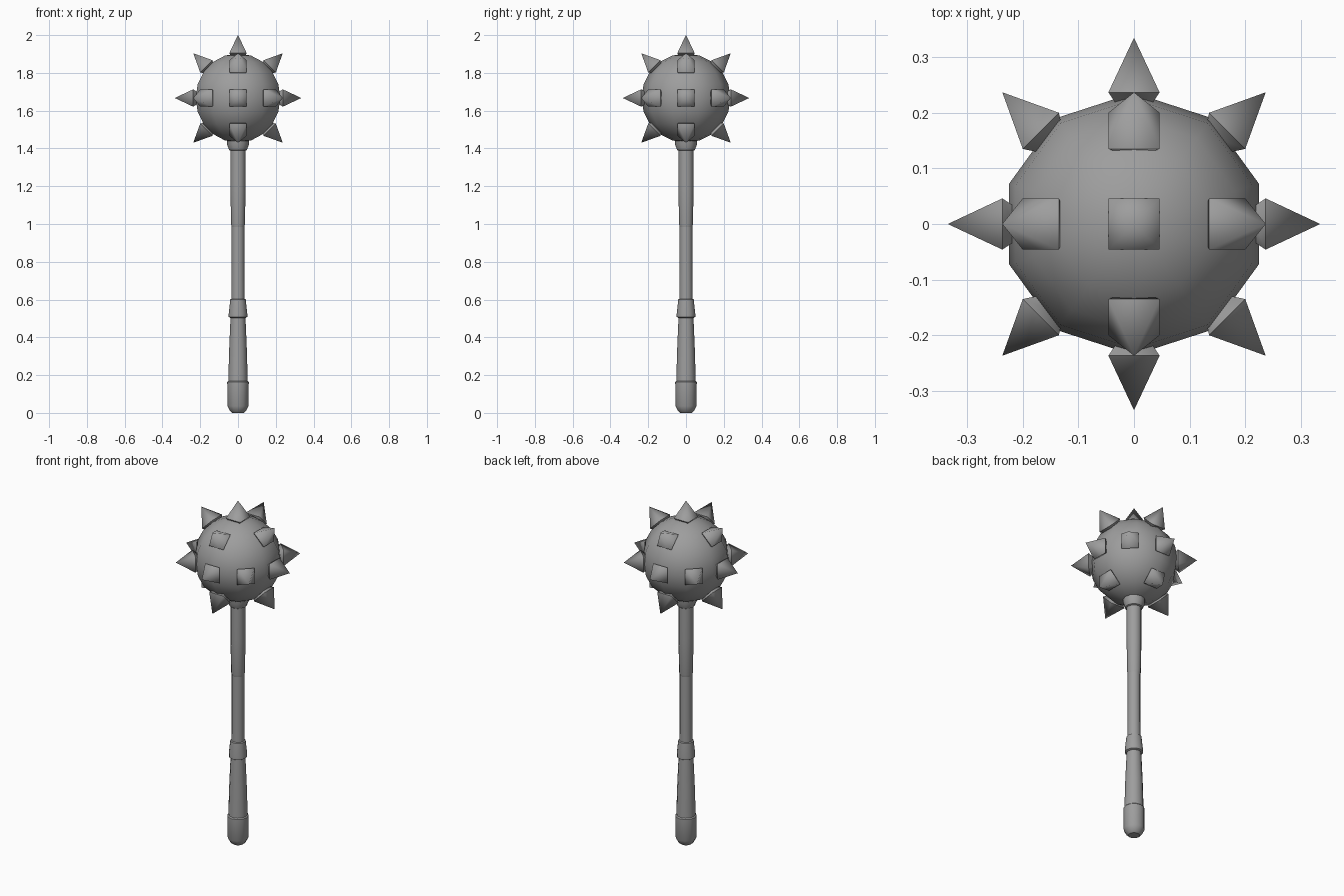
import bpy, bmesh, math
from mathutils import Matrix

cube = bpy.data.objects.get("Cube")
if cube:
    bpy.data.objects.remove(cube, do_unlink=True)

# Single worn-steel colour
steel = bpy.data.materials.new("grey_steel")
steel.use_nodes = True
GREY = (0.34, 0.34, 0.34, 1)
steel.diffuse_color = GREY
steel.node_tree.nodes["Principled BSDF"].inputs["Base Color"].default_value = GREY

CENTRE_Z = 1.667


def finish(bm, name, sharp_angle):
    """Turn a bmesh into a smooth-shaded object with sharp creases."""
    bmesh.ops.recalc_face_normals(bm, faces=bm.faces)
    for f in bm.faces:
        f.smooth = True
    for e in bm.edges:
        e.smooth = not (e.is_manifold and e.calc_face_angle() > sharp_angle)
    mesh = bpy.data.meshes.new(name)
    bm.to_mesh(mesh)
    bm.free()
    mesh.materials.append(steel)
    obj = bpy.data.objects.new(name, mesh)
    bpy.context.collection.objects.link(obj)
    return obj


def loft(bm, rings, sides, turn=0.0):
    """Join rings of (radius, height) with polygon sides; close both ends."""
    loops = []
    for r, z in rings:
        if r == 0:
            loops.append([bm.verts.new((0, 0, z))] * sides)
        else:
            angles = [turn + math.tau * i / sides for i in range(sides)]
            loops.append([bm.verts.new((r * math.cos(a), r * math.sin(a), z)) for a in angles])
    for lo, hi in zip(loops, loops[1:]):
        for i in range(sides):
            j = (i + 1) % sides
            corners = list(dict.fromkeys([lo[i], lo[j], hi[j], hi[i]]))
            bm.faces.new(corners)
    for end, ring in ((loops[0], rings[0]), (loops[-1], rings[-1])):
        if ring[0] > 0:
            bm.faces.new(end)


def turned(name, rings, sides=12):
    bm = bmesh.new()
    loft(bm, rings, sides)
    return finish(bm, name, math.radians(35))


# Handle, from pommel to head
turned("pommel", [(0.03, 0), (0.042, 0.01), (0.056, 0.036), (0.057, 0.163), (0.05, 0.17)])
turned("grip", [(0.052, 0.15), (0.047, 0.33), (0.039, 0.52)])
turned("grip_collar", [(0.04, 0.503), (0.049, 0.508), (0.049, 0.525), (0.041, 0.6), (0.033, 0.605)])
turned("lower_shaft", [(0.035, 0.59), (0.034, 0.8), (0.034, 1.01)])
turned("upper_shaft", [(0.034, 0.985), (0.037, 1.0), (0.04, 1.2), (0.04, 1.41)])
turned("head_collar", [(0.04, 1.388), (0.047, 1.392), (0.058, 1.42), (0.06, 1.46)])

# Ten-sided ball
bm = bmesh.new()
bmesh.ops.create_uvsphere(bm, u_segments=10, v_segments=10, radius=0.236,
                          matrix=Matrix.Translation((0, 0, CENTRE_Z)))
finish(bm, "ball", math.radians(60))

# Square spikes: one on top, a ring of eight, and four above and below
directions = [(0, 0)]
directions += [(90, 45 * i) for i in range(8)]
directions += [(tilt, 90 * i) for tilt in (45, 135) for i in range(4)]
ROOT2 = math.sqrt(2)
for n, (tilt, heading) in enumerate(directions, 1):
    bm = bmesh.new()
    loft(bm, [(0.025 * ROOT2, 0.205), (0.046 * ROOT2, 0.237), (0, 0.335)], 4, math.pi / 4)
    spike = finish(bm, f"spike_{n}", math.radians(89))
    # Keep the base rim crisp and the point softly shaded
    for e in spike.data.edges:
        heights = [spike.data.vertices[v].co.z for v in e.vertices]
        e.use_edge_sharp = abs(heights[0] - heights[1]) < 0.001
    spike.matrix_world = (Matrix.Translation((0, 0, CENTRE_Z))
                          @ Matrix.Rotation(math.radians(heading), 4, 'Z')
                          @ Matrix.Rotation(math.radians(tilt), 4, 'Y'))
